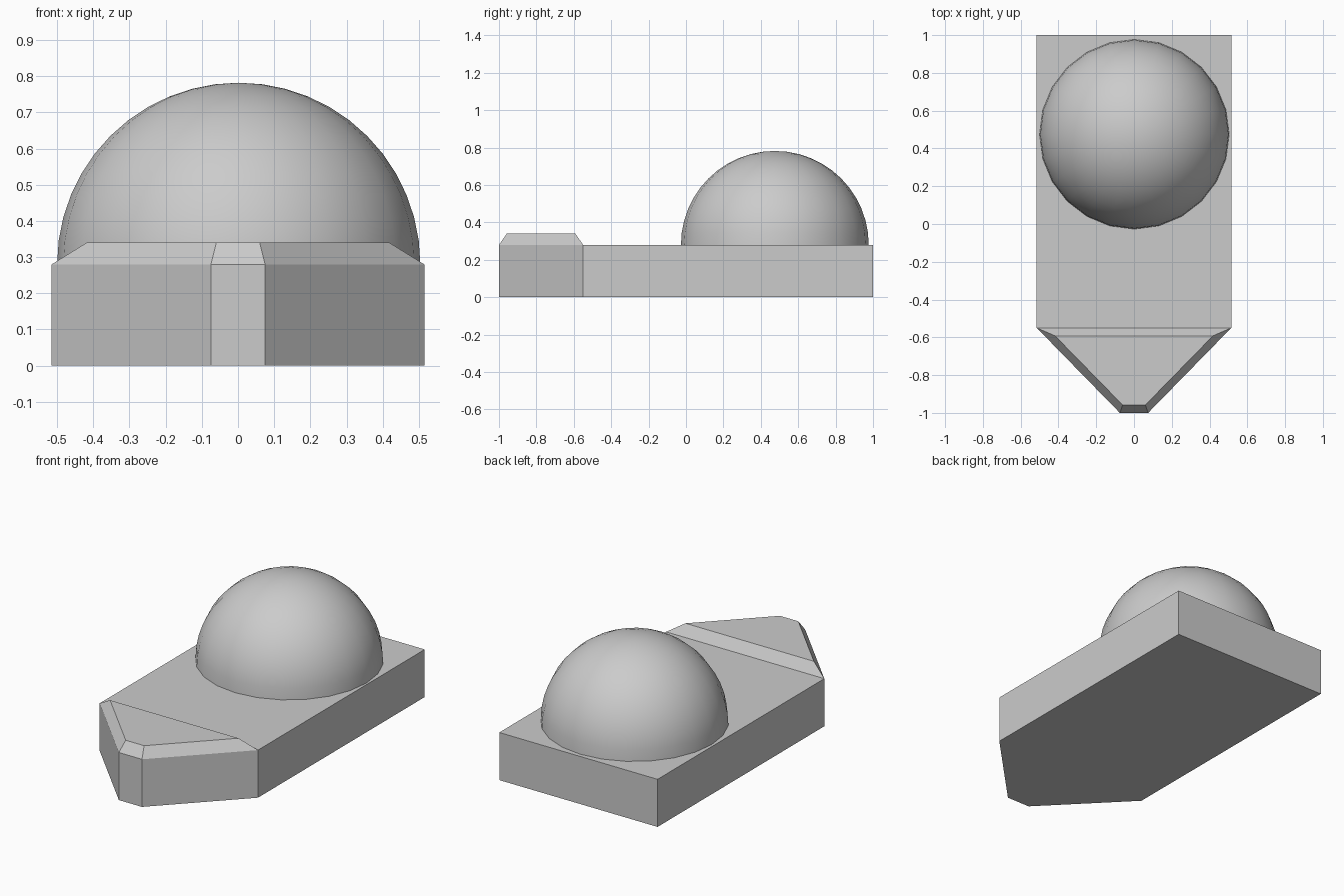
import bpy, bmesh, math
from mathutils import Matrix

if "Cube" in bpy.data.objects:
    bpy.data.objects.remove(bpy.data.objects["Cube"])


def add_object(name, bm):
    bmesh.ops.recalc_face_normals(bm, faces=bm.faces)
    mesh = bpy.data.meshes.new(name)
    bm.to_mesh(mesh)
    bm.free()
    obj = bpy.data.objects.new(name, mesh)
    bpy.context.collection.objects.link(obj)
    return obj


def mirrored(half):
    # right-hand points, back to front, completed with the left-hand side
    return half + [(-x, y) for x, y in reversed(half)]


def loft(name, lower, z0, upper, z1):
    bm = bmesh.new()
    a = [bm.verts.new((x, y, z0)) for x, y in lower]
    b = [bm.verts.new((x, y, z1)) for x, y in upper]
    bm.faces.new(a)
    bm.faces.new(b)
    for i in range(len(a)):
        j = (i + 1) % len(a)
        bm.faces.new((a[i], a[j], b[j], b[i]))
    return add_object(name, bm)


TOP = 0.28

# Flat body with a tapered front
outline = mirrored([(0.515, 1.0), (0.515, -0.55), (0.075, -1.0)])
loft("body", outline, 0, outline, TOP)

# Raised nose plate with sloping edges
nose = mirrored([(0.515, -0.55), (0.075, -1.0)])
nose_top = mirrored([(0.418, -0.592), (0.06, -0.958)])
loft("nose_plate", nose, TOP, nose_top, 0.34)

# Smooth half-sphere dome at the back
bm = bmesh.new()
bmesh.ops.create_uvsphere(bm, u_segments=24, v_segments=24, radius=0.502,
                          matrix=Matrix.Translation((0.002, 0.475, TOP)))
bmesh.ops.delete(bm, geom=[v for v in bm.verts if v.co.z < TOP - 0.001], context='VERTS')
bmesh.ops.holes_fill(bm, edges=[e for e in bm.edges if e.is_boundary], sides=0)
dome = add_object("dome", bm)
bpy.context.view_layer.objects.active = dome
dome.select_set(True)
bpy.ops.object.shade_smooth_by_angle(angle=math.radians(30))
